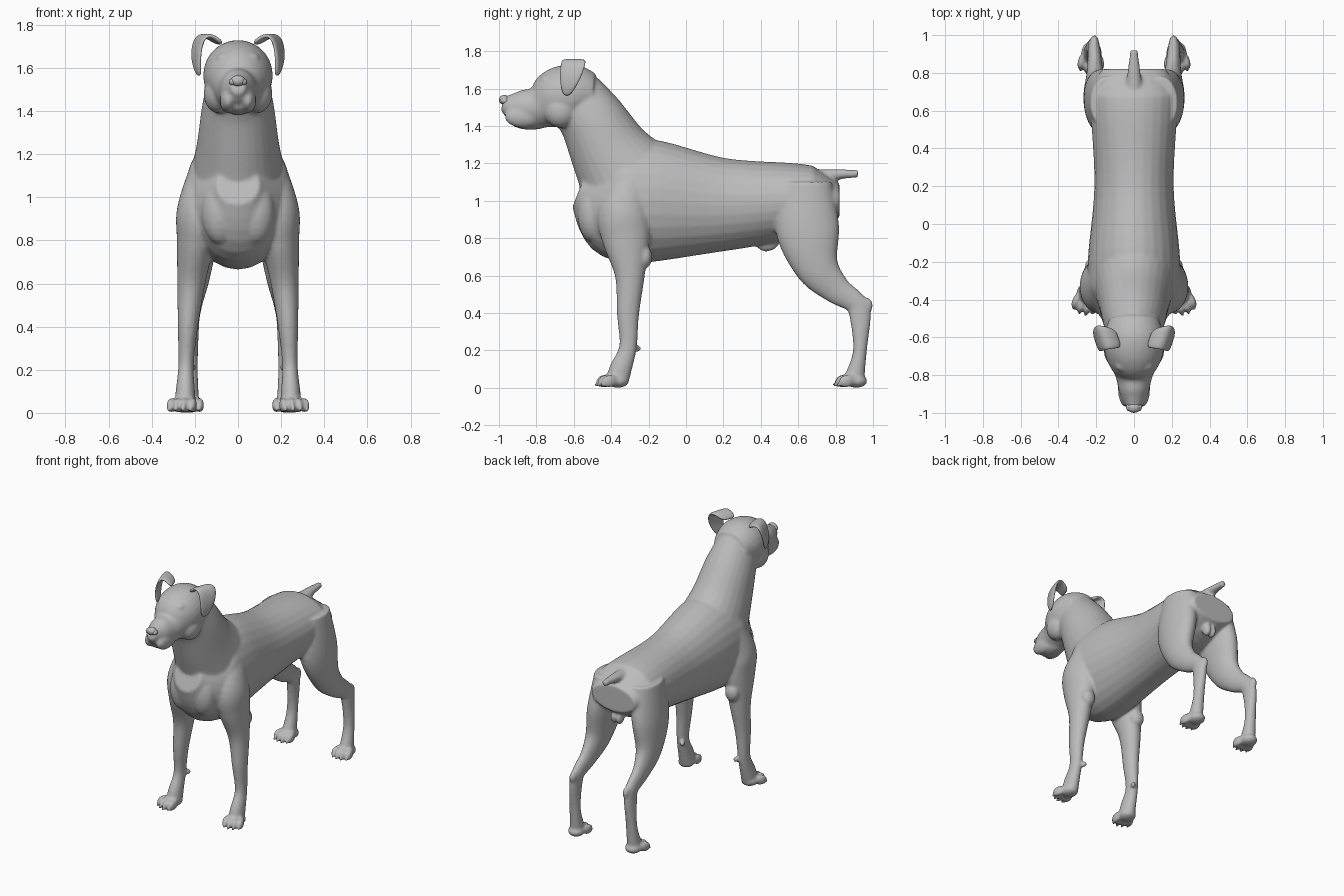
import bpy, bmesh, math
from mathutils import Vector, Matrix

cube = bpy.data.objects.get("Cube")
if cube:
    bpy.data.objects.remove(cube, do_unlink=True)

grey = bpy.data.materials.new("coat_grey")
grey.use_nodes = True
colour = (0.5, 0.5, 0.5, 1)
grey.diffuse_color = colour
grey.node_tree.nodes["Principled BSDF"].inputs["Base Color"].default_value = colour


def catmull(before, start, end, after, t):
    """Smooth curve between start and end."""
    slope_in, slope_out = (end - before) / 2, (after - start) / 2
    ease = t * t * (3 - 2 * t)
    return (start + (end - start) * ease + slope_in * t * (1 - t) ** 2
            - slope_out * t * t * (1 - t))


def tube(bm, rings, side=1, stance=0, lean=0, steps=6, segments=28):
    """Skin ovals (y, z, half depth, half width) set square to their path.
    The centre line sits at x = stance on the ground and leans inward above."""
    ends = [rings[0], *rings, rings[-1]]
    dense = [[catmull(*values, step / steps) for values in zip(*ends[i:i + 4])]
             for i in range(len(rings) - 1) for step in range(steps)]
    dense.append(rings[-1])
    path = [Vector((0, y, z)) for y, z, depth, width in dense]
    loops = []
    for i, (y, z, depth, width) in enumerate(dense):
        tangent = path[min(i + 1, len(path) - 1)] - path[max(i - 1, 0)]
        across = Vector((width, 0, 0))
        upward = Vector((1, 0, 0)).cross(tangent).normalized() * depth
        centre = path[i] + Vector((side * (stance - lean * z * z), 0, 0))
        angles = [math.tau * k / segments for k in range(segments)]
        loops.append([bm.verts.new(centre + across * math.cos(a) + upward * math.sin(a))
                      for a in angles])
    for low, high in zip(loops, loops[1:]):
        for k in range(segments):
            n = (k + 1) % segments
            bm.faces.new((low[k], low[n], high[n], high[k]))
    bm.faces.new(loops[0])
    bm.faces.new(loops[-1])


def blob(bm, centre, radii, side=1, yaw=0, pitch=0):
    """Add an ellipsoid, mirrored when side is negative."""
    x, y, z = centre
    matrix = (Matrix.Translation((x * side, y, z))
              @ Matrix.Rotation(yaw * side, 4, 'Z')
              @ Matrix.Rotation(pitch, 4, 'X')
              @ Matrix.Diagonal((*radii, 1)))
    bmesh.ops.create_uvsphere(bm, u_segments=20, v_segments=12, radius=1, matrix=matrix)


def finish(bm, name):
    bmesh.ops.recalc_face_normals(bm, faces=bm.faces[:])
    for face in bm.faces:
        face.smooth = True
    mesh = bpy.data.meshes.new(name)
    bm.to_mesh(mesh)
    bm.free()
    mesh.materials.append(grey)
    ob = bpy.data.objects.new(name, mesh)
    bpy.context.collection.objects.link(ob)
    return ob


def paw(bm, x, y, yaw, side):
    """Four arched toes with claws, and a pad, fanned around the foot direction."""
    turn = Matrix.Rotation(yaw, 3, 'Z')
    heel = Vector((x, y, 0))
    for place in (-1.5, -0.5, 0.5, 1.5):
        reach = -0.05 if abs(place) < 1 else -0.035
        toe = heel + turn @ Vector((place * 0.034, reach, 0.036))
        claw = toe + turn @ Vector((0, -0.04, -0.018))
        blob(bm, toe, (0.019, 0.045, 0.035), side, yaw + place / 10, pitch=0.25)
        blob(bm, claw, (0.009, 0.018, 0.012), side, yaw, pitch=0.4)
    blob(bm, heel + Vector((0, 0.02, 0.035)), (0.055, 0.06, 0.035), side, yaw)


# Trunk, neck, head and tail
trunk = [(-.57, 1.06, .1, .1), (-.4, 1, .3, .23), (-.2, 1, .33, .245),
         (.2, .98, .25, .21), (.6, 1, .2, .23), (.7, 1, .17, .23), (.82, 1, .09, .17)]
neck = [(-.6, 1.56, .16, .13), (-.5, 1.43, .18, .165),
        (-.4, 1.25, .22, .19), (-.3, 1.1, .28, .22)]
head = [(-.98, 1.52, .04, .035), (-.9, 1.5, .09, .075), (-.8, 1.5, .11, .1),
        (-.7, 1.54, .16, .15), (-.6, 1.57, .16, .16), (-.5, 1.56, .12, .13)]
tail = [(.7, 1.12, .05, .05), (.8, 1.14, .03, .035), (.92, 1.145, .02, .02)]
body = bmesh.new()
for part in (trunk, neck, head, tail):
    tube(body, part)
blob(body, (0, -.83, 1.42), (.06, .11, .04))             # lower jaw
blob(body, (0, .44, .77), (.03, .06, .04), pitch=.25)    # belly fold

# Legs, paws and muscles on both sides
foreleg = [(-.27, 1.15, .09, .08), (-.33, .95, .14, .11), (-.32, .8, .13, .09),
           (-.3, .6, .08, .065), (-.31, .4, .06, .047), (-.31, .22, .047, .036),
           (-.35, .1, .06, .045), (-.37, .03, .06, .05)]
hindleg = [(.64, 1.1, .14, .09), (.65, .85, .17, .09), (.7, .65, .12, .07),
           (.8, .53, .08, .045), (.9, .46, .06, .035), (.93, .4, .06, .033),
           (.93, .2, .037, .036), (.9, .05, .055, .045)]
for side in (-1, 1):
    tube(body, foreleg, side, stance=.245, lean=.08)
    tube(body, hindleg, side, stance=.225, lean=.07)
    paw(body, .25, -.385, .25, side)
    paw(body, .225, .89, .08, side)
    blob(body, (.21, .96, .44), (.025, .04, .045), side)      # hock
    blob(body, (.21, -.26, .21), (.015, .02, .02), side)      # dewclaw
    blob(body, (.21, -.22, .7), (.05, .04, .06), side)        # elbow
    blob(body, (.09, -.67, 1.48), (.07, .09, .09), side)      # cheek
    blob(body, (.06, -.75, 1.65), (.04, .03, .02), side)      # brow
    blob(body, (.045, -.87, 1.45), (.04, .1, .06), side)      # jowl
    blob(body, (.08, -.5, .93), (.09, .08, .15), side)        # breast muscle
    blob(body, (.02, .77, .85), (.025, .035, .045), side)     # groin
skin = finish(body, "body")
fuse = skin.modifiers.new("fuse", 'REMESH')
fuse.mode = 'VOXEL'
fuse.voxel_size = .009
fuse.use_smooth_shade = True
soften = skin.modifiers.new("soften", 'SMOOTH')
soften.iterations = 7

# Nose with two flared wings
nose = bmesh.new()
blob(nose, (0, -.972, 1.54), (.034, .028, .026))
for side in (-1, 1):
    blob(nose, (.024, -.97, 1.535), (.018, .022, .017), side)
finish(nose, "nose")

# Folded ears (x, z, half length of each fold line) and eyes
folds = [(.08, 1.71, .05), (.13, 1.75, .06), (.18, 1.75, .07),
         (.2, 1.65, .06), (.18, 1.56, .02)]
for side, word in ((-1, "right"), (1, "left")):
    ear = bmesh.new()
    rows = []
    for x, z, half in folds:
        middle = -.6 - (1.75 - z) / 5
        rows.append([ear.verts.new((side * (x + end * half / 3), middle + end * half, z))
                     for end in (-1, 0, 1)])
    for upper, lower in zip(rows, rows[1:]):
        for k in range(2):
            ear.faces.new((upper[k], upper[k + 1], lower[k + 1], lower[k]))
    flap = finish(ear, word + "_ear")
    thicken = flap.modifiers.new("thicken", 'SOLIDIFY')
    thicken.thickness = .025
    thicken.offset = 0
    rounded = flap.modifiers.new("rounded", 'SUBSURF')
    rounded.levels = rounded.render_levels = 3
    eye = bmesh.new()
    blob(eye, (.066, -.77, 1.62), (.022, .018, .014), side, yaw=.4)
    finish(eye, word + "_eye")
